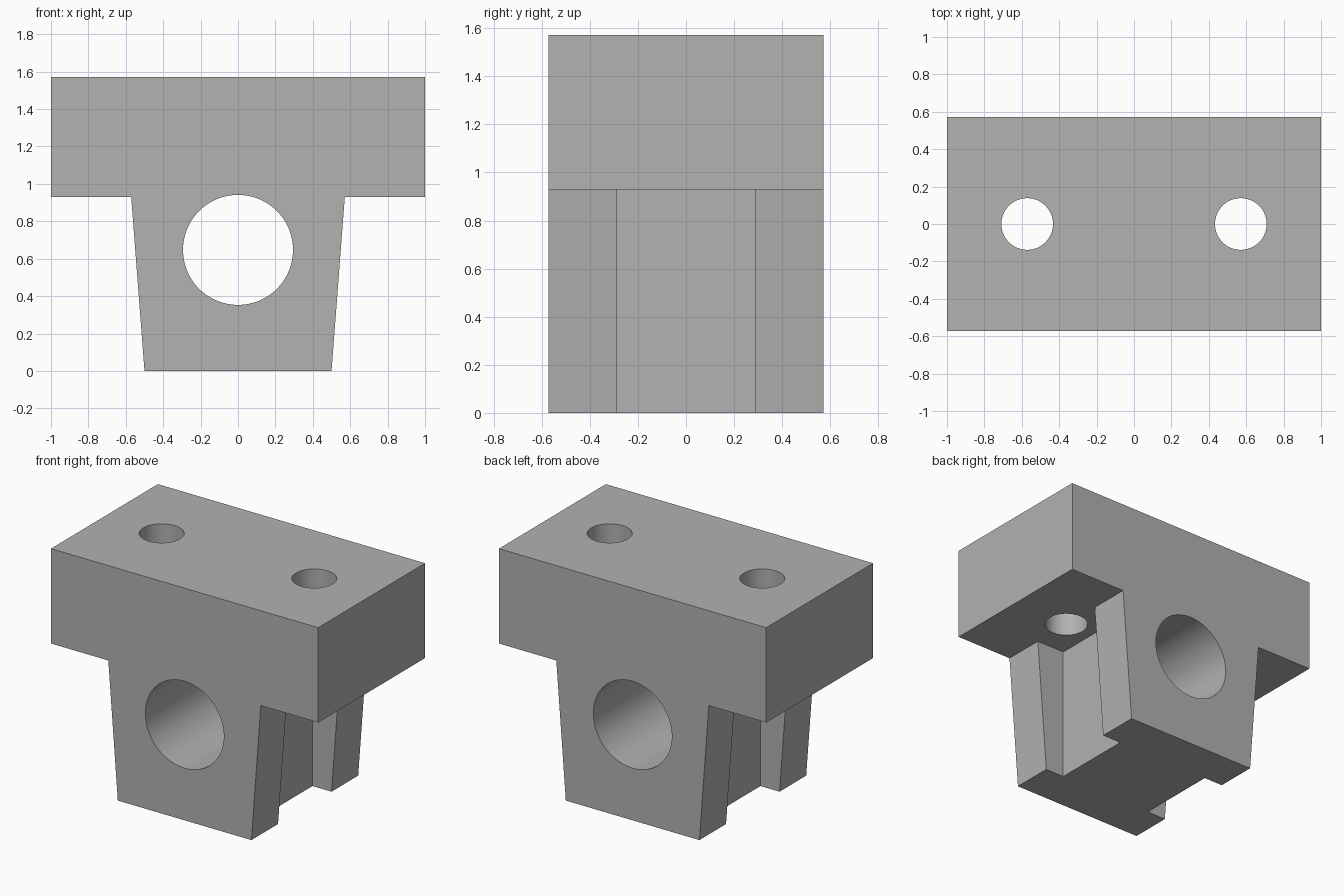
import bpy
import bmesh
from math import pi, radians
from mathutils import Matrix

cube = bpy.data.objects.get("Cube")
if cube:
    bpy.data.objects.remove(cube, do_unlink=True)

HALF_DEPTH = 0.571
SHELF_Z = 0.929
TOP_Z = 1.571

grey = bpy.data.materials.new("plain_grey")
grey.use_nodes = True
colour = (0.445, 0.445, 0.445, 1)
grey.diffuse_color = colour
grey.node_tree.nodes["Principled BSDF"].inputs["Base Color"].default_value = colour


def make_object(name, bm):
    bmesh.ops.recalc_face_normals(bm, faces=bm.faces)
    mesh = bpy.data.meshes.new(name)
    bm.to_mesh(mesh)
    bm.free()
    mesh.materials.append(grey)
    obj = bpy.data.objects.new(name, mesh)
    bpy.context.collection.objects.link(obj)
    return obj


def box(name, x, y, z):
    bm = bmesh.new()
    bmesh.ops.create_cube(bm, size=1)
    for v in bm.verts:
        v.co = [lim[0] if c < 0 else lim[1] for c, lim in zip(v.co, (x, y, z))]
    return make_object(name, bm)


def rod(name, radius, length, centre, turn=0):
    bm = bmesh.new()
    bmesh.ops.create_cone(bm, cap_ends=True, segments=96, radius1=radius,
                          radius2=radius, depth=length,
                          matrix=Matrix.Translation(centre) @ Matrix.Rotation(turn, 4, 'X'))
    return make_object(name, bm)


# T-shaped block with a tapered stem, extruded front to back
half = [(0.5, 0), (0.571, SHELF_Z), (1, SHELF_Z), (1, TOP_Z)]
outline = half + [(-x, z) for x, z in reversed(half)]
bm = bmesh.new()
face = bm.faces.new([bm.verts.new((x, -HALF_DEPTH, z)) for x, z in outline])
extruded = bmesh.ops.extrude_face_region(bm, geom=[face])["geom"]
bmesh.ops.translate(bm, vec=(0, 2 * HALF_DEPTH, 0),
                    verts=[g for g in extruded if isinstance(g, bmesh.types.BMVert)])
block = make_object("mounting_block", bm)

# Cutters: main bore, then side channels and bolt holes on both sides
cutters = [rod("bore_cutter", 0.294, 2, (0, 0, 0.647), pi / 2)]
for side, s in (("left", 1), ("right", -1)):
    cutters.append(box(side + "_channel_cutter", sorted((s * 0.357, s * 0.8)),
                       (-0.286, 0.286), (-0.2, SHELF_Z)))
    cutters.append(rod(side + "_bolt_hole_cutter", 0.138, 1.2, (s * 0.571, 0, 1.25)))

for cutter in cutters:
    cutter.hide_render = True
    mod = block.modifiers.new(cutter.name, 'BOOLEAN')
    mod.operation = 'DIFFERENCE'
    mod.solver = 'EXACT'
    mod.object = cutter

# Apply the cuts and discard the cutters
bpy.context.view_layer.objects.active = block
for obj in bpy.context.selected_objects:
    obj.select_set(False)
block.select_set(True)
for mod in list(block.modifiers):
    bpy.ops.object.modifier_apply(modifier=mod.name)
for cutter in cutters:
    bpy.data.objects.remove(cutter, do_unlink=True)

# Smooth hole walls, sharp block edges
bpy.ops.object.shade_smooth_by_angle(angle=radians(30))
